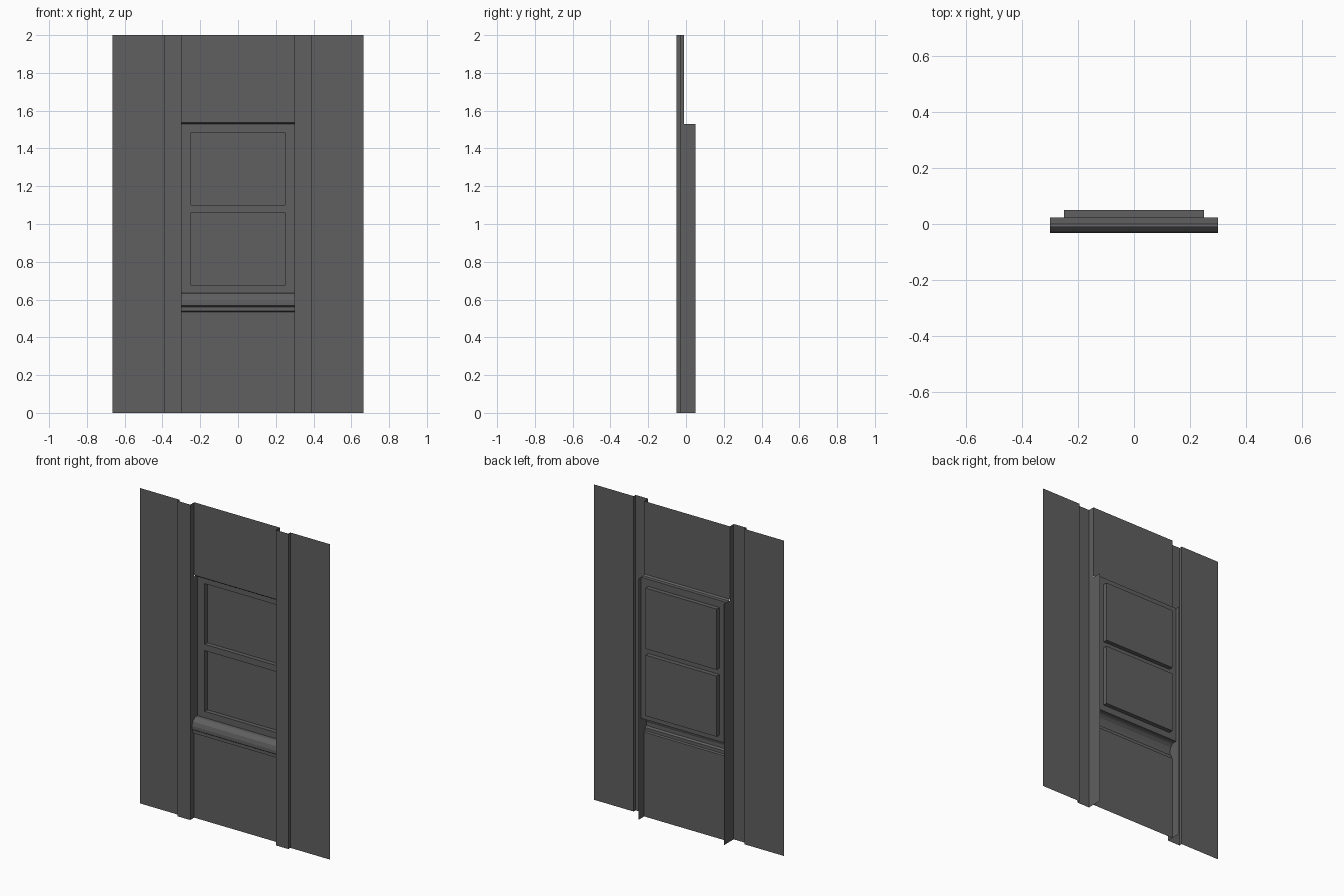
import bpy
import bmesh
from mathutils import Vector

cube = bpy.data.objects.get("Cube")
if cube:
    bpy.data.objects.remove(cube, do_unlink=True)

GREY = (0.115, 0.115, 0.115, 1.0)
paint = bpy.data.materials.new("dark_grey_paint")
paint.use_nodes = True
paint.diffuse_color = GREY
paint.node_tree.nodes["Principled BSDF"].inputs["Base Color"].default_value = GREY

# Key dimensions of the bay
HALF = 0.30
WALL, FRAME, BACK = -0.01, 0.023, 0.05
SILL, HEAD, TOP = 0.635, 1.53, 2.0


def finish(name, bm, mirror=False):
    mesh = bpy.data.meshes.new(name)
    bm.to_mesh(mesh)
    bm.free()
    mesh.materials.append(paint)
    obj = bpy.data.objects.new(name, mesh)
    bpy.context.collection.objects.link(obj)
    if mirror:
        obj.modifiers.new("Mirror", 'MIRROR').use_axis[0] = True
    return obj


def sweep(name, points, direction, mirror=False):
    """Sheet made by sweeping an open profile in a straight line."""
    bm = bmesh.new()
    direction = Vector(direction)
    near = [bm.verts.new(p) for p in points]
    far = [bm.verts.new(Vector(p) + direction) for p in points]
    for i in range(len(points) - 1):
        bm.faces.new((near[i], near[i + 1], far[i + 1], far[i]))
    return finish(name, bm, mirror)


def across(name, profile):
    """Sweep a (y, z) profile over the width of the bay."""
    return sweep(name, [(HALF, y, z) for y, z in profile], (-2 * HALF, 0, 0))


# Outer wall panels and raised pilasters
sweep("side_walls_and_pilasters",
      [(-0.665, -0.03, 0), (-0.388, -0.03, 0), (-0.388, -BACK, 0),
       (-HALF, -BACK, 0), (-HALF, WALL, 0)],
      (0, 0, TOP), mirror=True)

# Deep jambs beside the window and the lower wall
sweep("window_jambs", [(-HALF, WALL, 0), (-HALF, BACK, 0)],
      (0, 0, HEAD), mirror=True)

# Lower wall, upper wall and the moulded sill
across("lower_wall", [(WALL, 0), (WALL, 0.535)])
across("window_sill", [(WALL, 0.535), (-0.02, 0.54), (-0.02, 0.56),
                       (-0.032, 0.568), (-0.032, 0.59), (-0.025, 0.615),
                       (-0.01, 0.63), (0.0, SILL), (FRAME, SILL)])
across("window_head", [(FRAME, HEAD), (0.0, HEAD), (WALL, 1.538)])
across("upper_wall", [(WALL, 1.538), (WALL, TOP)])

# Window frame sheet with two panes pushed back
xs = [-HALF, -0.25, 0.25, HALF]
zs = [SILL, 0.675, 1.06, 1.10, 1.485, HEAD]
bm = bmesh.new()
rows = [[bm.verts.new((x, FRAME, z)) for x in xs] for z in zs]
panes = []
for r in range(len(zs) - 1):
    for c in range(len(xs) - 1):
        face = bm.faces.new((rows[r][c], rows[r][c + 1],
                             rows[r + 1][c + 1], rows[r + 1][c]))
        if c == 1 and r in (1, 3):
            panes.append(face)
pushed = bmesh.ops.extrude_discrete_faces(bm, faces=panes)["faces"]
for face in pushed:
    bmesh.ops.translate(bm, verts=face.verts[:], vec=(0, BACK - FRAME, 0))
finish("window_frame_and_panes", bm)
